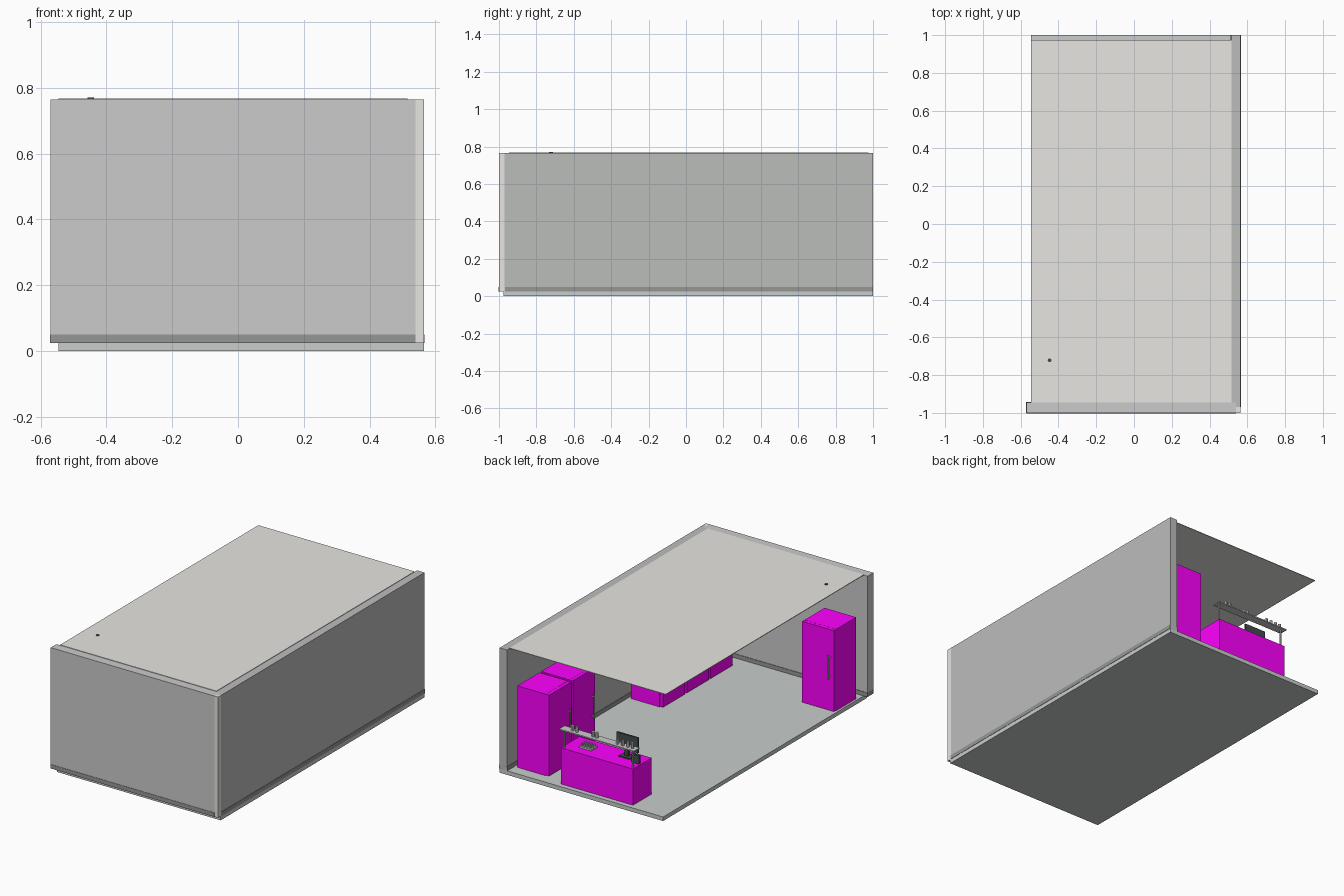
import bpy, math
from mathutils import Matrix, Vector

if "Cube" in bpy.data.objects:
    bpy.data.objects.remove(bpy.data.objects["Cube"])


def material(name, rgb):
    m = bpy.data.materials.new(name)
    m.diffuse_color = (*rgb, 1)
    m.use_nodes = True
    m.node_tree.nodes["Principled BSDF"].inputs["Base Color"].default_value = m.diffuse_color
    return m


MAGENTA = material("magenta", (1, 0, 1))
PALE = material("pale_plaster", (0.78, 0.79, 0.77))
CEIL = material("ceiling_white", (0.8, 0.79, 0.76))
GREY = material("grey_plaster", (0.5, 0.51, 0.5))
FLOOR = material("floor_grey", (0.58, 0.62, 0.61))
DARK = material("dark_trim", (0.3, 0.31, 0.3))
BLACK = material("black_plastic", (0.06, 0.07, 0.07))
METAL = material("metal", (0.65, 0.65, 0.63))


def finish(o, name, mat, xf):
    o.name = name
    o.data.materials.append(mat)
    if xf is not None:
        o.matrix_world = xf @ o.matrix_basis
    return o


def box(name, lo, hi, mat, xf=None):
    bpy.ops.mesh.primitive_cube_add(size=1)
    o = bpy.context.object
    lo, hi = Vector(lo), Vector(hi)
    o.data.transform(Matrix.Diagonal((*(hi - lo), 1)))
    o.location = (lo + hi) / 2
    return finish(o, name, mat, xf)


def rod(name, base, r, h, mat, sides=12, xf=None):
    bpy.ops.mesh.primitive_cylinder_add(vertices=sides, radius=r, depth=h)
    o = bpy.context.object
    bpy.ops.object.shade_smooth_by_angle()
    o.location = Vector(base) + Vector((0, 0, h / 2))
    return finish(o, name, mat, xf)


# Room shell, open on the left and at the back
F = 0.025
box("floor", (-0.545, -0.975, 0), (0.565, 1, F), FLOOR)
box("front_wall", (-0.57, -1, F), (0.54, -0.945, 0.765), PALE)
box("corner_strip", (0.54, -1, F), (0.565, -0.97, 0.765), CEIL)
box("right_wall", (0.515, -0.97, F), (0.565, 1, 0.765), GREY)
box("ceiling", (-0.545, -0.945, 0.764), (0.515, 0.975, 0.768), CEIL)
rod("ceiling_fixture", (-0.447, -0.722, 0.75), 0.01, 0.021, BLACK, 16)

# Dark skirting on both faces of each wall
box("front_skirting", (-0.571, -1.0, F), (0.541, -0.942, 0.05), DARK)
box("front_skirting_outer", (-0.57, -1.002, F), (0.54, -0.999, 0.05), DARK)
box("right_skirting", (0.512, -0.968, F), (0.567, 1, 0.05), DARK)


# Fridge: origin at centre of base, door facing +y
def fridge(x, y, turn):
    xf = Matrix.Translation((x, y, F)) @ Matrix.Rotation(turn, 4, 'Z')
    box("fridge_body", (-0.107, -0.108, 0), (0.107, 0.085, 0.5), MAGENTA, xf)
    box("fridge_door", (-0.107, 0.086, 0.004), (0.107, 0.108, 0.5), MAGENTA, xf)
    rod("fridge_handle", (-0.08, 0.122, 0.20), 0.004, 0.145, METAL, 12, xf)
    for z in (0.21, 0.33):
        box("handle_mount", (-0.083, 0.106, z), (-0.077, 0.122, z + 0.006), METAL, xf)


fridge(-0.425, -0.78, 0)
for y in (0.823, 0.593, -0.28, -0.51, -0.74):
    fridge(0.385, y, math.pi / 2)

# Counter with a raised shelf along its back edge
T = 0.247
box("counter", (-0.32, 0.79, F), (0.17, 0.97, T), MAGENTA)
box("counter_shelf", (-0.33, 0.922, 0.355), (0.178, 0.975, 0.362), METAL)
for x in (-0.305, 0.157):
    rod("shelf_post", (x, 0.95, T), 0.005, 0.11, METAL)

# Glasses on the shelf
for x in (0.105, 0.075, -0.035, -0.06, -0.2, -0.235, -0.27, -0.3):
    rod("glass", (x, 0.948, 0.362), 0.009, 0.032, METAL)

# Screen with stand, and a small terminal
box("screen", (-0.27, 0.84, 0.285), (-0.125, 0.852, 0.378), BLACK)
box("screen_neck", (-0.21, 0.842, T), (-0.185, 0.86, 0.3), BLACK)
box("screen_base", (-0.235, 0.825, T), (-0.16, 0.88, T + 0.006), BLACK)
box("terminal", (-0.31, 0.885, T), (-0.26, 0.9, T + 0.05), BLACK)

# Tray of small cups
box("tray", (0.005, 0.85, T), (0.09, 0.91, T + 0.01), METAL)
for i in range(4):
    for j in range(3):
        rod("small_cup", (0.018 + i * 0.02, 0.862 + j * 0.018, T + 0.01), 0.006, 0.014, METAL, 10)
